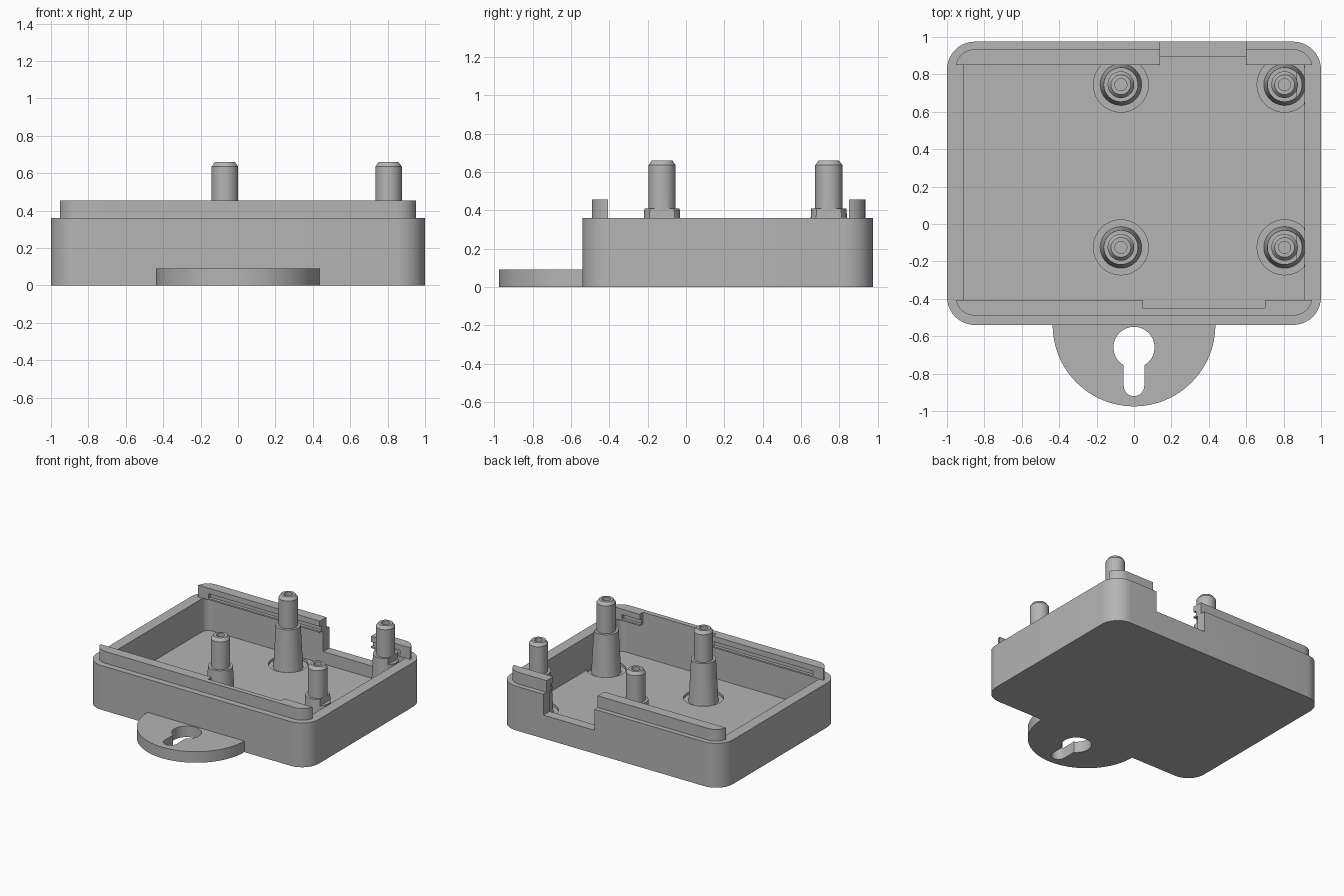
import bpy, bmesh, math
from math import sin, cos, pi

if bpy.data.objects.get("Cube"):
    bpy.data.objects.remove(bpy.data.objects["Cube"])

GREY = (0.46, 0.46, 0.46, 1)
plastic = bpy.data.materials.new("grey_plastic")
plastic.use_nodes = True
plastic.diffuse_color = GREY
plastic.node_tree.nodes["Principled BSDF"].inputs["Base Color"].default_value = GREY


def finish(name, bm):
    bmesh.ops.recalc_face_normals(bm, faces=bm.faces)
    mesh = bpy.data.meshes.new(name)
    bm.to_mesh(mesh)
    bm.free()
    mesh.materials.append(plastic)
    obj = bpy.data.objects.new(name, mesh)
    bpy.context.collection.objects.link(obj)
    return obj


def prism(name, outline, z0, z1):
    """Extrude a flat outline upwards."""
    bm = bmesh.new()
    low = [bm.verts.new((x, y, z0)) for x, y in outline]
    high = [bm.verts.new((x, y, z1)) for x, y in outline]
    bm.faces.new(low[::-1])
    bm.faces.new(high)
    n = len(low)
    for i in range(n):
        j = (i + 1) % n
        bm.faces.new((low[i], low[j], high[j], high[i]))
    return finish(name, bm)


def block(x0, x1, y0, y1, z0, z1):
    return prism("cutter", [(x0, y0), (x1, y0), (x1, y1), (x0, y1)], z0, z1)


def arc(cx, cy, r, a0, a1, steps):
    return [(cx + r * cos(a0 + (a1 - a0) * i / steps),
             cy + r * sin(a0 + (a1 - a0) * i / steps)) for i in range(steps + 1)]


def rounded(x, y0, y1, r):
    corners = [(x - r, y1 - r), (r - x, y1 - r), (r - x, y0 + r), (x - r, y0 + r)]
    return [p for k, (cx, cy) in enumerate(corners)
            for p in arc(cx, cy, r, k * pi / 2, (k + 1) * pi / 2, 10)]


def lathe(name, profile, cx, cy, segments=40):
    """Revolve (radius, height) points; first and last sit on the axis."""
    bm = bmesh.new()
    verts = [bm.verts.new((r, 0, z)) for r, z in profile]
    edges = [bm.edges.new(pair) for pair in zip(verts, verts[1:])]
    bmesh.ops.spin(bm, geom=verts + edges, cent=(0, 0, 0), axis=(0, 0, 1),
                   angle=2 * pi, steps=segments)
    bmesh.ops.remove_doubles(bm, verts=bm.verts, dist=1e-5)
    bmesh.ops.translate(bm, verts=bm.verts, vec=(cx, cy, 0))
    return finish(name, bm)


def cut(obj, cutters):
    for c in cutters:
        mod = obj.modifiers.new("cut", "BOOLEAN")
        mod.operation, mod.solver, mod.object = "DIFFERENCE", "EXACT", c
    bpy.context.view_layer.update()
    graph = bpy.context.evaluated_depsgraph_get()
    mesh = bpy.data.meshes.new_from_object(obj.evaluated_get(graph))
    obj.modifiers.clear()
    obj.data = mesh
    for c in cutters:
        bpy.data.objects.remove(c)


RIM, LIP_TOP, FLOOR = 0.36, 0.455, 0.09
NOTCH = (0.14, 0.6)
posts = [(x, y) for x in (-0.07, 0.805) for y in (-0.125, 0.745)]

# Open tray with a cable notch in the back wall and a shallow moat round each post
tray = prism("tray", rounded(1, -0.54, 0.975, 0.15), 0, RIM)
cavity = prism("cutter", rounded(0.912, -0.45, 0.895, 0.06), FLOOR, 0.6)
notch = block(*NOTCH, 0.8, 1.2, 0.19, 0.6)
moats = [prism("cutter", [(min(px, 0.911), py) for px, py in arc(x, y, 0.147, 0, 2 * pi * 39 / 40, 39)],
               0.07, 0.12) for x, y in posts]
cut(tray, [cavity, notch] + moats)

# Raised locating lips along the front and back, with a snap groove on the inner side
lip = prism("locating_lips", rounded(0.955, -0.49, 0.935, 0.105), RIM, LIP_TOP)
cut(lip, [
    block(-2, 2, -0.406, 0.85, 0.2, 0.6),
    block(*NOTCH, 0.7, 1.2, 0.2, 0.6),
    block(0.045, 0.7, -0.45, -0.3, 0.2, 0.6),
    block(-0.86, 0.86, -0.43, 0.875, 0.372, 0.41),
])

# Hanging tab with keyhole
tab = prism("hanging_tab", arc(0, -0.54, 0.435, pi, 2 * pi, 48), 0, FLOOR)
half, radius, centre = 0.055, 0.11, -0.66
spread = math.asin(half / radius)
keyhole = prism("cutter", arc(0, centre, radius, spread - pi / 2, 1.5 * pi - spread, 32)
                + arc(0, -0.865, half, pi, 2 * pi, 16), -0.1, 0.3)
cut(tab, [keyhole])

# Stepped screw posts; the right-hand pair is trimmed flat for the lid
profile = [(0, 0.06), (0.112, 0.06), (0.108, 0.1), (0.092, 0.41), (0.071, 0.41),
           (0.071, 0.635), (0.053, 0.66), (0.032, 0.66), (0.032, 0.56), (0, 0.56)]
parts = [tray, lip, tab]
names = ("front_inner_post", "back_inner_post", "front_side_post", "back_side_post")
for name, (x, y) in zip(names, posts):
    post = lathe(name, profile, x, y)
    if x > 0.5:
        cut(post, [block(0.872, 1.2, y - 0.3, y + 0.3, RIM, LIP_TOP)])
    parts.append(post)

# Smooth curved walls, keep edges crisp
bpy.ops.object.select_all(action="DESELECT")
for p in parts:
    p.select_set(True)
bpy.context.view_layer.objects.active = tray
bpy.ops.object.shade_smooth_by_angle(angle=math.radians(30))
